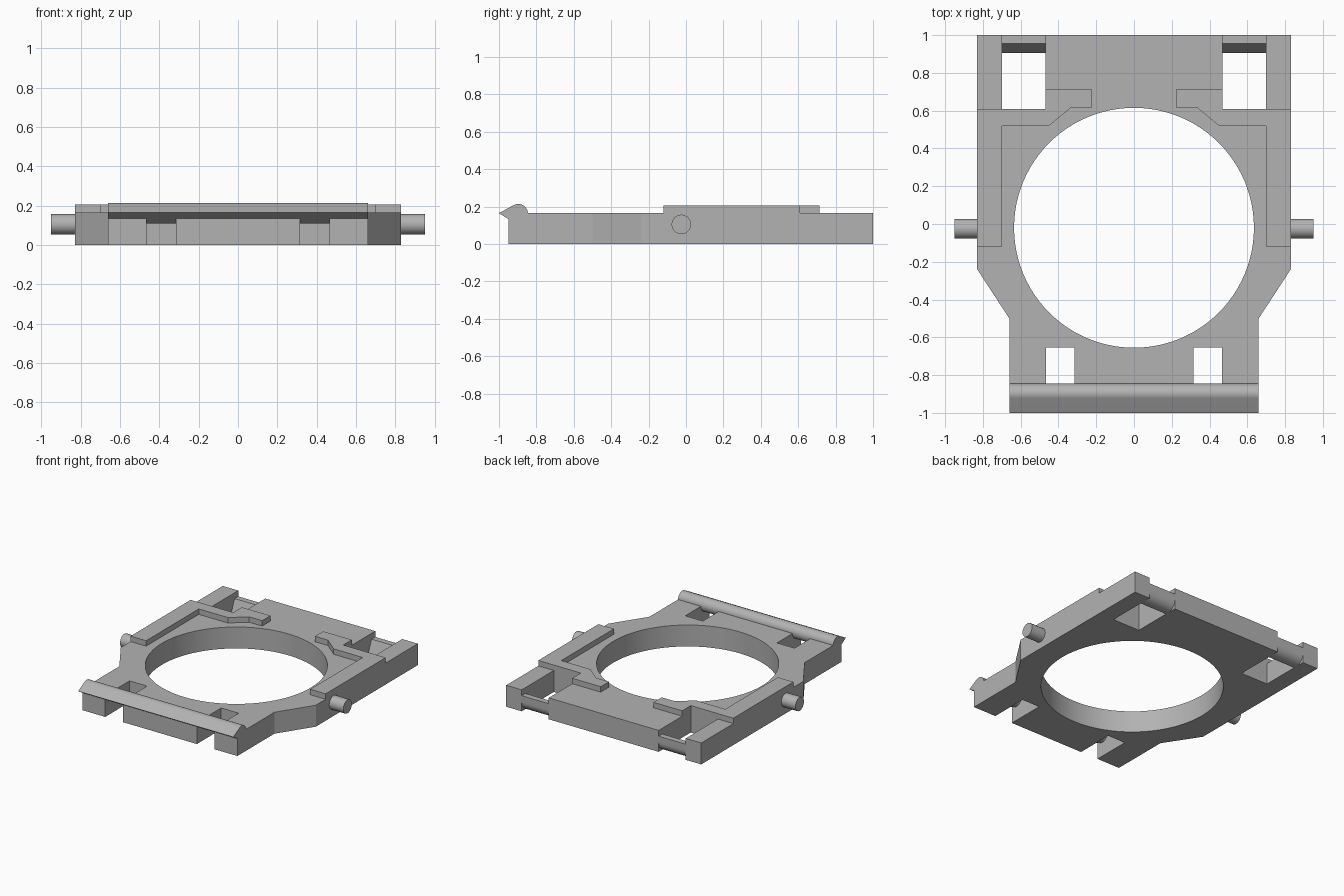
import bpy, bmesh
from math import cos, sin, pi, radians
from mathutils import Matrix

cube = bpy.data.objects.get("Cube")
if cube:
    bpy.data.objects.remove(cube)

grey = bpy.data.materials.new("plain grey")
grey.use_nodes = True
grey.diffuse_color = (0.45, 0.45, 0.45, 1)
grey.node_tree.nodes["Principled BSDF"].inputs["Base Color"].default_value = grey.diffuse_color

# Axis order for profiles: "Z" profile is (x, y), "X" profile is (y, z)
ALONG_X = Matrix(((0, 0, 1), (1, 0, 0), (0, 1, 0)))


def prism(name, profile, low, high, axis="Z"):
    """Extrude a closed profile between two positions on an axis."""
    bm = bmesh.new()
    face = bm.faces.new([bm.verts.new((a, b, low)) for a, b in profile])
    new = bmesh.ops.extrude_face_region(bm, geom=[face])["geom"]
    moved = [v for v in new if isinstance(v, bmesh.types.BMVert)]
    bmesh.ops.translate(bm, verts=moved, vec=(0, 0, high - low))
    if axis == "X":
        bmesh.ops.transform(bm, matrix=ALONG_X.to_4x4(), verts=bm.verts)
    bmesh.ops.recalc_face_normals(bm, faces=bm.faces)
    mesh = bpy.data.meshes.new(name)
    bm.to_mesh(mesh)
    bm.free()
    mesh.materials.append(grey)
    obj = bpy.data.objects.new(name, mesh)
    bpy.context.collection.objects.link(obj)
    return obj


def arc(ca, cb, r, start, end, steps):
    """Points on an arc, angles in degrees."""
    angles = [radians(start + (end - start) * i / steps) for i in range(steps + 1)]
    return [(ca + r * cos(t), cb + r * sin(t)) for t in angles]


def circle(ca, cb, r, sides):
    return arc(ca, cb, r, 0, 360, sides)[:-1]


def rect(a0, b0, a1, b1):
    return [(a0, b0), (a1, b0), (a1, b1), (a0, b1)]


def mirror_x(profile, side):
    return [(side * a, b) for a, b in profile]


def activate(obj):
    bpy.ops.object.select_all(action="DESELECT")
    obj.select_set(True)
    bpy.context.view_layer.objects.active = obj


def cut(obj, cutter):
    mod = obj.modifiers.new("cut", "BOOLEAN")
    mod.operation, mod.solver, mod.object = "DIFFERENCE", "EXACT", cutter
    activate(obj)
    bpy.ops.object.modifier_apply(modifier=mod.name)
    bpy.data.objects.remove(cutter)


def smooth(obj):
    activate(obj)
    bpy.ops.object.shade_smooth_by_angle(angle=radians(25))


TOP = 0.165
SIDES = ((1, "left"), (-1, "right"))

# Base plate with tapered front
half = [(0.66, -0.95), (0.66, -0.5), (0.83, -0.24), (0.83, 1)]
plate = prism("base_plate", half + mirror_x(half, -1)[::-1], 0, TOP)

# Round opening, front slots and rear slots
cut(plate, prism("opening_cutter", circle(0, -0.02, 0.635, 96), -0.1, 0.3))
for side, _ in SIDES:
    for box in (rect(0.315, -1.1, 0.465, -0.655), rect(0.468, 0.61, 0.698, 1.1)):
        cut(plate, prism("slot_cutter", mirror_x(box, side), -0.1, 0.3))
smooth(plate)

# Front latch bar: round back running into a sharp lip
lip = [(-1, 0.165)] + arc(-0.897, 0.162, 0.052, -120, 120, 32)
smooth(prism("front_latch_bar", lip, -0.66, 0.66, "X"))

# Raised hooked rail, side pin and rear catch bar on each side
rail = [(0.83, -0.12), (0.83, 0.61), (0.468, 0.61), (0.468, 0.715), (0.225, 0.715),
        (0.225, 0.615), (0.335, 0.615), (0.45, 0.52), (0.698, 0.52), (0.698, -0.12)]
catch = [(0.955, 0.12), (0.905, 0)] + arc(0.93, 0.07, 0.07, -90, 0, 12) + [(1, 0.12)]
for side, word in SIDES:
    prism(word + "_rail", mirror_x(rail, side), TOP - 0.01, 0.207)
    smooth(prism(word + "_pin", circle(-0.025, 0.105, 0.052, 32), side * 0.82, side * 0.95, "X"))
    smooth(prism(word + "_catch_bar", catch, side * 0.46, side * 0.705, "X"))
